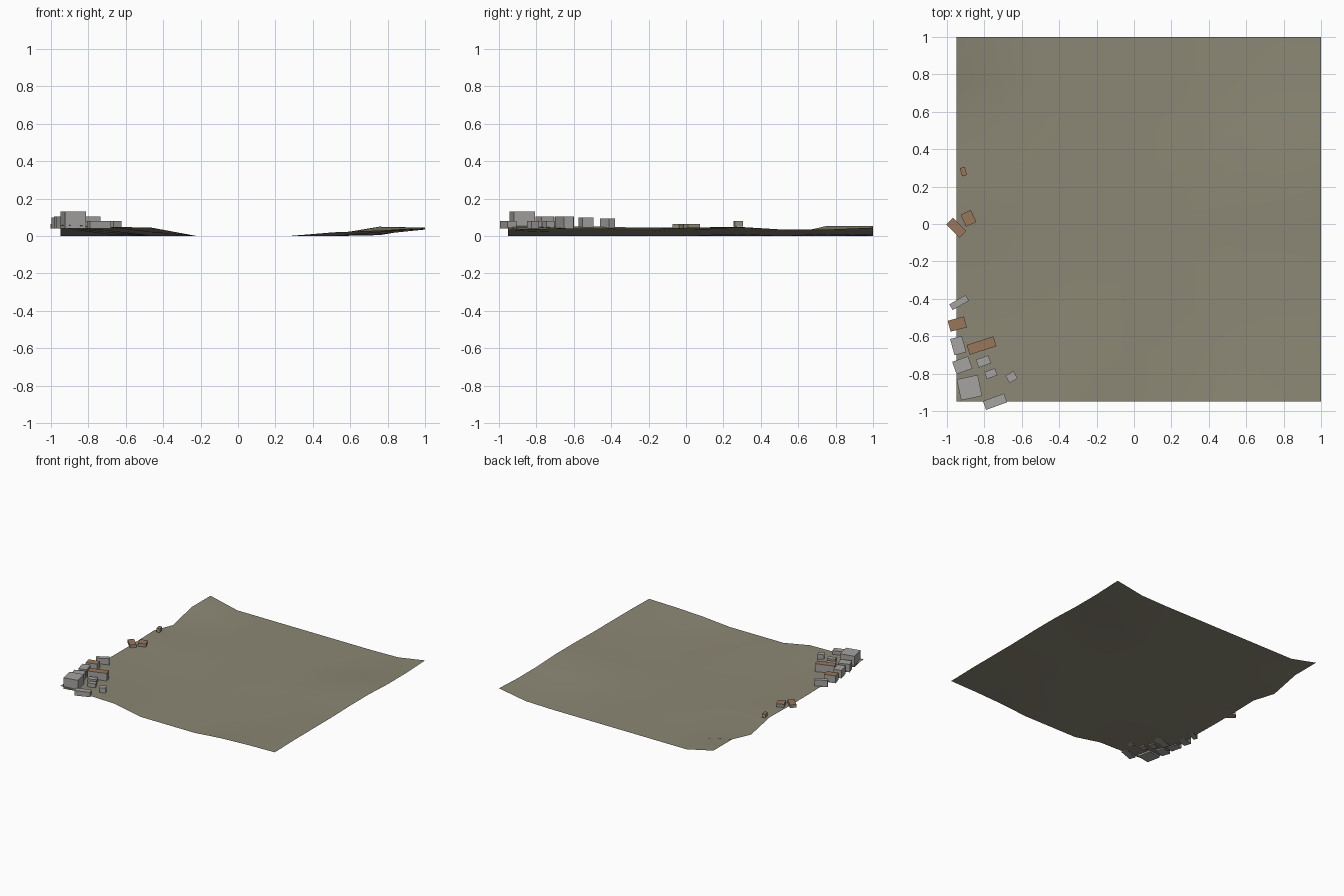
import bpy
import bmesh
import math
from mathutils import Matrix

if "Cube" in bpy.data.objects:
    bpy.data.objects.remove(bpy.data.objects["Cube"], do_unlink=True)


def make_material(name, colour):
    mat = bpy.data.materials.new(name)
    mat.use_nodes = True
    mat.diffuse_color = (*colour, 1)
    shader = mat.node_tree.nodes["Principled BSDF"]
    shader.inputs["Base Color"].default_value = (*colour, 1)
    shader.inputs["Roughness"].default_value = 0.9
    return mat


ground = make_material("olive_ground", (0.26, 0.245, 0.178))
stone = make_material("grey_stone", (0.38, 0.37, 0.355))
plaster = make_material("tan_plaster", (0.33, 0.30, 0.23))
tile = make_material("brown_roof", (0.32, 0.18, 0.105))


def add_object(name, bm, materials):
    mesh = bpy.data.meshes.new(name)
    bm.to_mesh(mesh)
    bm.free()
    for mat in materials:
        mesh.materials.append(mat)
    obj = bpy.data.objects.new(name, mesh)
    bpy.context.collection.objects.link(obj)
    return obj


# Ground sheet: flat valley floor with raised rims, heights in hundredths
CELLS = 8
START, END = -0.95, 1.0
front_rim = [6, 5, 4.5, 0, 0, 0, 2, 3, 3.5]
columns = {
    0: [6, 5, 5, 4.5, 4.5, 5, 0, 5.5, 5.5],
    1: [5, 4.5, 3, 2, 1, 1, 0, 0, 0],
    2: [4.5, 2, 0, 0, 0, 0, 0, 0, 0],
    6: [2, 0, 0, 0, 0, 1, 0, 0, 0],
    7: [3, 2, 2, 2, 3, 5, 3, 1, 0.5],
    8: [3.5, 4, 4, 4, 4.5, 4.5, 3.5, 3.5, 4.5],
}


def height(i, j):
    if j == 0:
        return front_rim[i] / 100
    return columns[i][j] / 100 if i in columns else 0


bm = bmesh.new()
step = (END - START) / CELLS
grid = [[bm.verts.new((START + i * step, START + j * step, height(i, j)))
         for j in range(CELLS + 1)] for i in range(CELLS + 1)]
for i in range(CELLS):
    for j in range(CELLS):
        face = bm.faces.new((grid[i][j], grid[i + 1][j],
                             grid[i + 1][j + 1], grid[i][j + 1]))
        face.smooth = True
add_object("terrain", bm, [ground])


# Buildings: plain boxes whose top face carries the roof colour
def building(name, x, y, width, depth, turn, top, wall, roof, base=0.04):
    bm = bmesh.new()
    bmesh.ops.create_cube(bm, size=1)
    bm.transform(Matrix.Translation((x, y, (base + top) / 2))
                 @ Matrix.Rotation(math.radians(turn), 4, "Z")
                 @ Matrix.Diagonal((width, depth, top - base, 1)))
    bm.normal_update()
    for face in bm.faces:
        face.material_index = 1 if face.normal.z > 0.9 else 0
    return add_object(name, bm, [wall, roof])


# Farm group on the side rim
building("small_hut", -0.912, 0.28, 0.027, 0.045, 15, 0.08, plaster, tile, 0.05)
building("farm_house", -0.885, 0.03, 0.06, 0.07, 25, 0.065, plaster, tile)
building("farm_barn", -0.95, -0.02, 0.1, 0.05, -45, 0.065, plaster, tile)

# Town houses with coloured roofs
building("rim_house", -0.945, -0.535, 0.09, 0.06, 15, 0.1, stone, tile)
building("long_house", -0.815, -0.65, 0.15, 0.055, 18, 0.105, stone, tile)

# Town blocks in bare stone
for name, x, y, width, depth, turn, top in [
    ("narrow_block", -0.935, -0.42, 0.1, 0.035, 30, 0.095),
    ("rim_block", -0.94, -0.65, 0.065, 0.09, 15, 0.105),
    ("middle_block", -0.918, -0.755, 0.09, 0.07, 20, 0.105),
    ("inner_block", -0.805, -0.735, 0.07, 0.045, 20, 0.08),
    ("low_block", -0.765, -0.8, 0.06, 0.04, 20, 0.08),
    ("outlying_block", -0.655, -0.818, 0.05, 0.045, 30, 0.08),
    ("tall_corner_block", -0.88, -0.875, 0.115, 0.115, 12, 0.13),
    ("front_block", -0.743, -0.95, 0.12, 0.05, 20, 0.08),
]:
    building(name, x, y, width, depth, turn, top, stone, stone)
